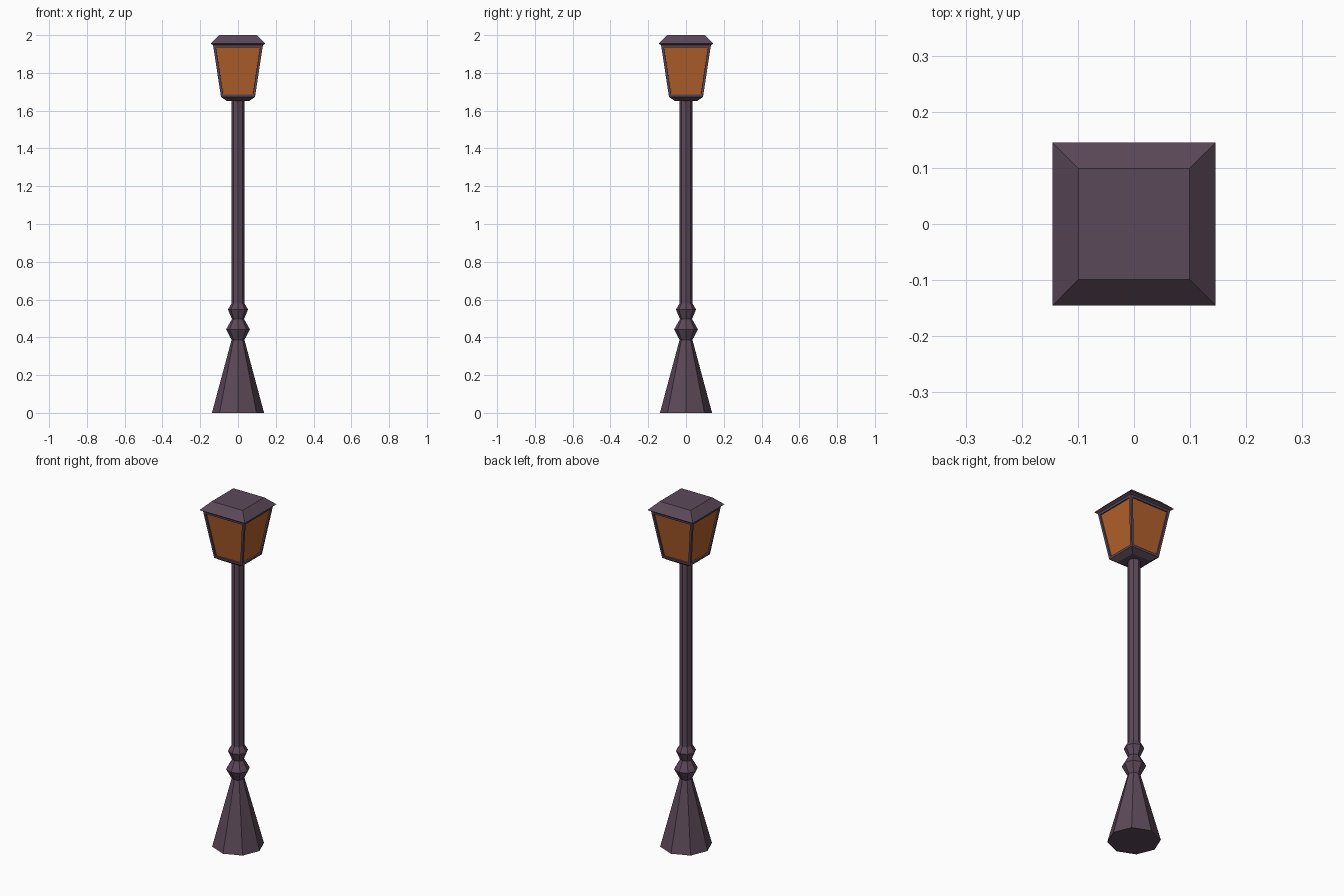
import bpy, bmesh, math

if "Cube" in bpy.data.objects:
    bpy.data.objects.remove(bpy.data.objects["Cube"])


def material(name, rgb):
    m = bpy.data.materials.new(name)
    m.diffuse_color = (*rgb, 1)
    m.use_nodes = True
    m.node_tree.nodes["Principled BSDF"].inputs["Base Color"].default_value = m.diffuse_color
    return m


iron = material("plum iron", (0.105, 0.066, 0.098))
amber = material("amber glass", (0.46, 0.118, 0.026))


def stack(name, profile, sides, turn=0.0):
    """Closed solid of polygon rings; profile holds (corner radius, z)."""
    bm = bmesh.new()
    rings = []
    for r, z in profile:
        angles = [turn + 2 * math.pi * i / sides for i in range(sides)]
        rings.append([bm.verts.new((r * math.cos(a), r * math.sin(a), z)) for a in angles])
    bm.faces.new(rings[0])
    bm.faces.new(rings[-1])
    for low, high in zip(rings, rings[1:]):
        for i in range(sides):
            j = (i + 1) % sides
            bm.faces.new((low[i], low[j], high[j], high[i]))
    bmesh.ops.recalc_face_normals(bm, faces=bm.faces)
    mesh = bpy.data.meshes.new(name)
    bm.to_mesh(mesh)
    bm.free()
    obj = bpy.data.objects.new(name, mesh)
    bpy.context.collection.objects.link(obj)
    mesh.materials.append(iron)
    return obj


def square_stack(name, profile):
    """Same, with square rings given by half width."""
    return stack(name, [(h * math.sqrt(2), z) for h, z in profile], 4, math.pi / 4)


# Octagonal post: flared foot, two knobs, straight shaft
stack("post", [(0.138, 0), (0.034, 0.387), (0.063, 0.442), (0.032, 0.497),
               (0.053, 0.547), (0.034, 0.58), (0.034, 1.655)], 8)

# Lantern body: small tray, then tapered box
lantern = square_stack("lantern", [(0.06, 1.652), (0.09, 1.672), (0.132, 1.947)])

# Amber panes, recessed into the four tapered sides
bm = bmesh.new()
bm.from_mesh(lantern.data)
sides = [f for f in bm.faces if abs(f.normal.z) < 0.5 and f.calc_center_median().z > 1.7]
bmesh.ops.inset_individual(bm, faces=sides, thickness=0.013, use_even_offset=True)
bmesh.ops.inset_individual(bm, faces=sides, thickness=0.0005, depth=-0.008)
for f in sides:
    f.material_index = 1
bm.to_mesh(lantern.data)
bm.free()
lantern.data.materials.append(amber)

# Roof with sloped eaves and flat top
square_stack("roof", [(0.128, 1.944), (0.145, 1.955), (0.099, 2.0)])
